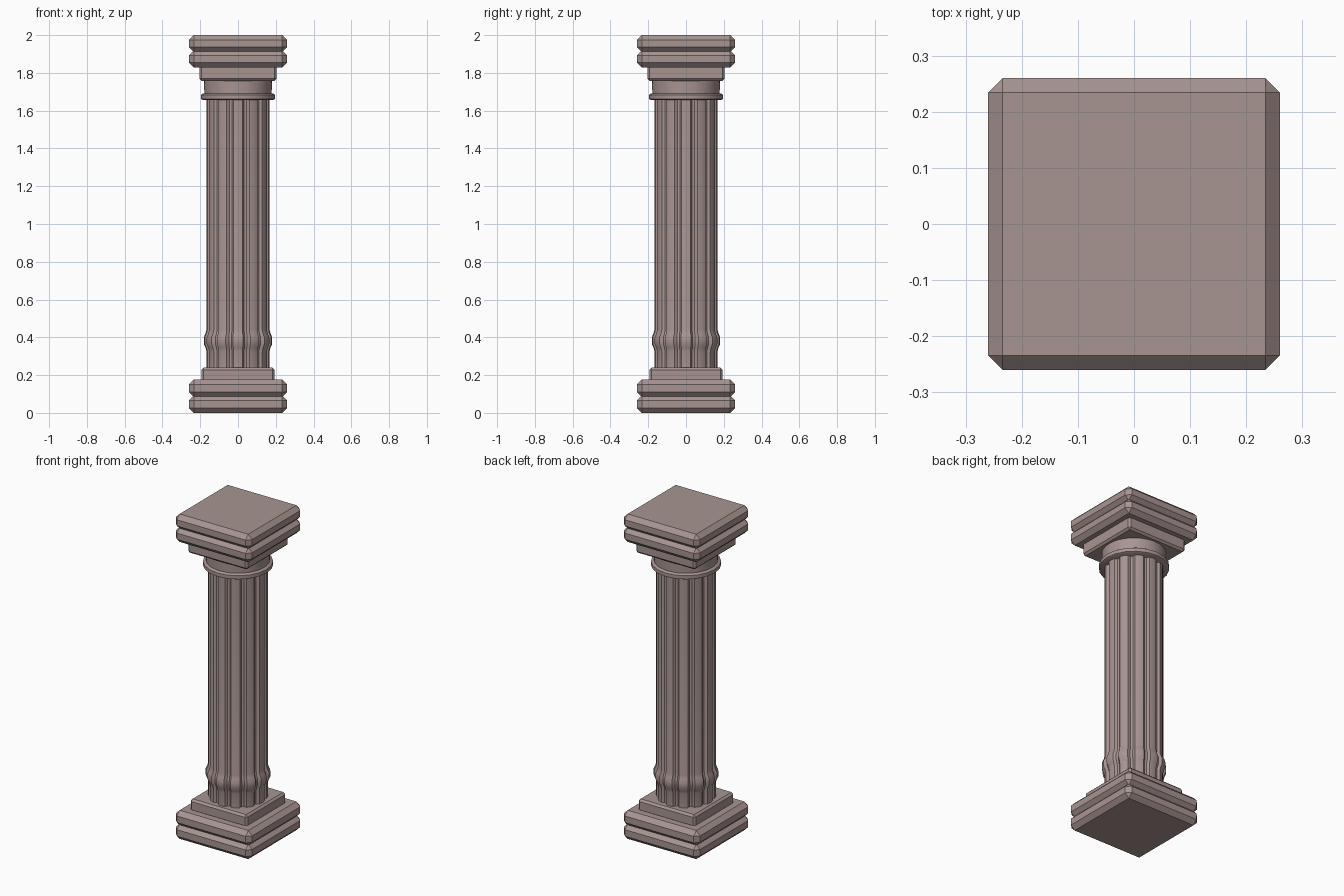
import bpy, bmesh, math

if "Cube" in bpy.data.objects:
    bpy.data.objects.remove(bpy.data.objects["Cube"])

stone = bpy.data.materials.new("warm grey stone")
stone.diffuse_color = (0.39, 0.30, 0.285, 1)
stone.use_nodes = True
stone.node_tree.nodes["Principled BSDF"].inputs["Base Color"].default_value = stone.diffuse_color


def finish(name, bm, smooth=False):
    bmesh.ops.recalc_face_normals(bm, faces=bm.faces)
    me = bpy.data.meshes.new(name)
    bm.to_mesh(me)
    bm.free()
    me.materials.append(stone)
    ob = bpy.data.objects.new(name, me)
    bpy.context.collection.objects.link(ob)
    if smooth:
        bpy.ops.object.select_all(action='DESELECT')
        bpy.context.view_layer.objects.active = ob
        ob.select_set(True)
        bpy.ops.object.shade_smooth_by_angle(angle=math.radians(32))
    return ob


def slab(name, half, z0, z1, bevel):
    """Square block with chamfered edges."""
    bm = bmesh.new()
    bmesh.ops.create_cube(bm, size=1)
    for v in bm.verts:
        v.co.x *= 2 * half
        v.co.y *= 2 * half
        v.co.z = z0 if v.co.z < 0 else z1
    bmesh.ops.bevel(bm, geom=bm.edges[:], offset=bevel, segments=1,
                    profile=0.5, affect='EDGES')
    return finish(name, bm)


def loft(name, section, levels):
    """Stack scaled copies of a section of (angle, radius) points."""
    bm = bmesh.new()
    rings = []
    for z, s in levels:
        rings.append([bm.verts.new((r * s * math.sin(a), -r * s * math.cos(a), z))
                      for a, r in section])
    n = len(section)
    for low, high in zip(rings, rings[1:]):
        for i in range(n):
            j = (i + 1) % n
            bm.faces.new((low[i], low[j], high[j], high[i]))
    bm.faces.new(rings[0][::-1])
    bm.faces.new(rings[-1])
    return finish(name, bm, True)


def circle(n):
    return [(2 * math.pi * i / n, 1.0) for i in range(n)]


# Stepped square base
slab("base_lower_slab", 0.26, 0.0, 0.092, 0.026)
slab("base_upper_slab", 0.26, 0.084, 0.176, 0.026)
slab("base_plinth", 0.194, 0.165, 0.24, 0.012)

# Fluted shaft with a swelling near the foot
flutes = [(math.radians(30 * k + a), r) for k in range(12)
          for a, r in ((-8.5, 0.164), (0, 0.167), (8.5, 0.164),
                       (12.5, 0.15), (17.5, 0.15))]
loft("fluted_shaft", flutes,
     [(0.235, 1), (0.325, 1), (0.345, 1.03), (0.365, 1.085), (0.40, 1.085),
      (0.42, 1.03), (0.44, 1), (1.67, 1)])

# Round collar and neck
loft("collar_ring", circle(20),
     [(1.656, 0.185), (1.662, 0.196), (1.684, 0.196), (1.691, 0.185)])
loft("capital_neck", circle(32), [(1.68, 0.178), (1.77, 0.18)])

# Stepped square capital
slab("capital_block", 0.204, 1.757, 1.84, 0.012)
slab("capital_lower_slab", 0.26, 1.828, 1.918, 0.026)
slab("capital_upper_slab", 0.26, 1.91, 2.0, 0.026)
